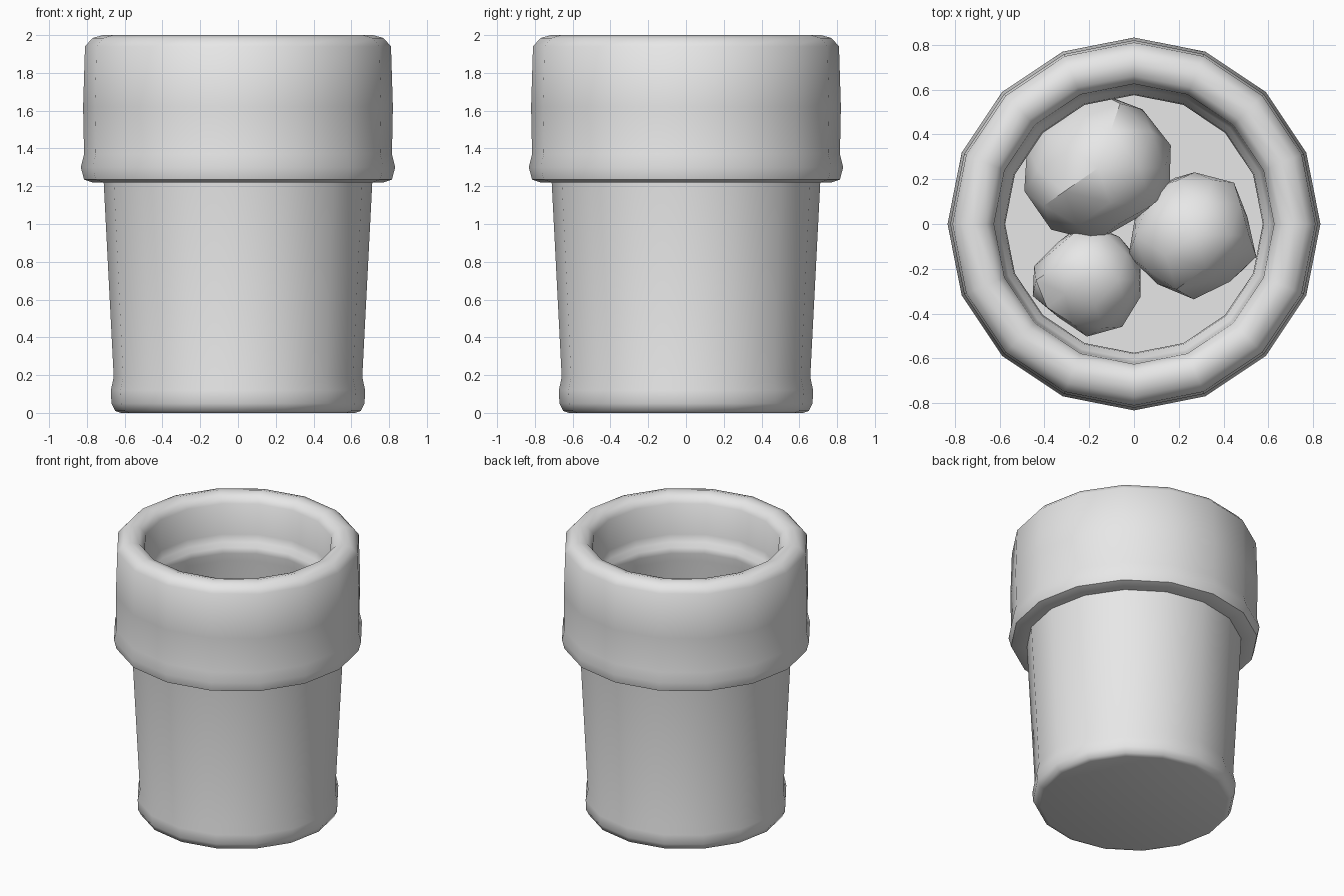
import bpy, bmesh, math, random
from mathutils import Vector

if "Cube" in bpy.data.objects:
    bpy.data.objects.remove(bpy.data.objects["Cube"])

SIDES = 16
random.seed(4)

grey = bpy.data.materials.new("plain_grey")
grey.diffuse_color = (0.8, 0.8, 0.8, 1)
grey.use_nodes = True
grey.node_tree.nodes["Principled BSDF"].inputs["Base Color"].default_value = grey.diffuse_color


def finish(bm, name, angle):
    bmesh.ops.recalc_face_normals(bm, faces=bm.faces)
    mesh = bpy.data.meshes.new(name)
    bm.to_mesh(mesh)
    bm.free()
    mesh.materials.append(grey)
    obj = bpy.data.objects.new(name, mesh)
    bpy.context.collection.objects.link(obj)
    bpy.ops.object.select_all(action='DESELECT')
    obj.select_set(True)
    bpy.context.view_layer.objects.active = obj
    bpy.ops.object.shade_smooth_by_angle(angle=math.radians(angle))
    return obj


def lathe(name, profile):
    """Turn a (radius, height) profile, closing both ends with flat discs."""
    bm = bmesh.new()
    rings = [[bm.verts.new((r * math.cos(2 * math.pi * i / SIDES),
                            r * math.sin(2 * math.pi * i / SIDES), z))
              for i in range(SIDES)] for r, z in profile]
    for a, b in zip(rings, rings[1:]):
        for i in range(SIDES):
            j = (i + 1) % SIDES
            bm.faces.new((a[i], a[j], b[j], b[i]))
    bm.faces.new(rings[0])
    bm.faces.new(rings[-1])
    return finish(bm, name, 55)


# Pot: outside from the base up, over the rim, then down the inside to the floor
lathe("pot", [
    (0.62, 0.0), (0.65, 0.01), (0.67, 0.05), (0.673, 0.12), (0.658, 0.19),
    (0.711, 1.22), (0.77, 1.22), (0.815, 1.235), (0.832, 1.30), (0.815, 1.37),
    (0.82, 1.62), (0.81, 1.94), (0.77, 1.985), (0.715, 2.0),
    (0.66, 1.985), (0.625, 1.94), (0.62, 1.72), (0.605, 1.67),
    (0.58, 1.64), (0.575, 1.60), (0.59, 1.54), (0.585, 0.12),
])


# Rocks lying on the pot floor
def rock(name, centre, size):
    bm = bmesh.new()
    bmesh.ops.create_icosphere(bm, subdivisions=2, radius=1)
    bumps = [(Vector([random.gauss(0, 1) for _ in range(3)]).normalized(),
              random.uniform(0.80, 0.92)) for _ in range(9)]
    for v in bm.verts:
        # flatten broad facets into the ball
        for normal, depth in bumps:
            over = v.co.dot(normal) - depth
            if over > 0:
                v.co -= normal * over
        v.co *= random.uniform(0.96, 1.04)
        v.co = Vector([c * s for c, s in zip(v.co, size)]) + Vector(centre)
    return finish(bm, name, 35)


rock("large_rock", (-0.16, 0.25, 0.45), (0.345, 0.33, 0.33))
rock("medium_rock", (0.27, -0.05, 0.41), (0.30, 0.29, 0.29))
rock("small_rock", (-0.21, -0.25, 0.37), (0.26, 0.25, 0.25))
